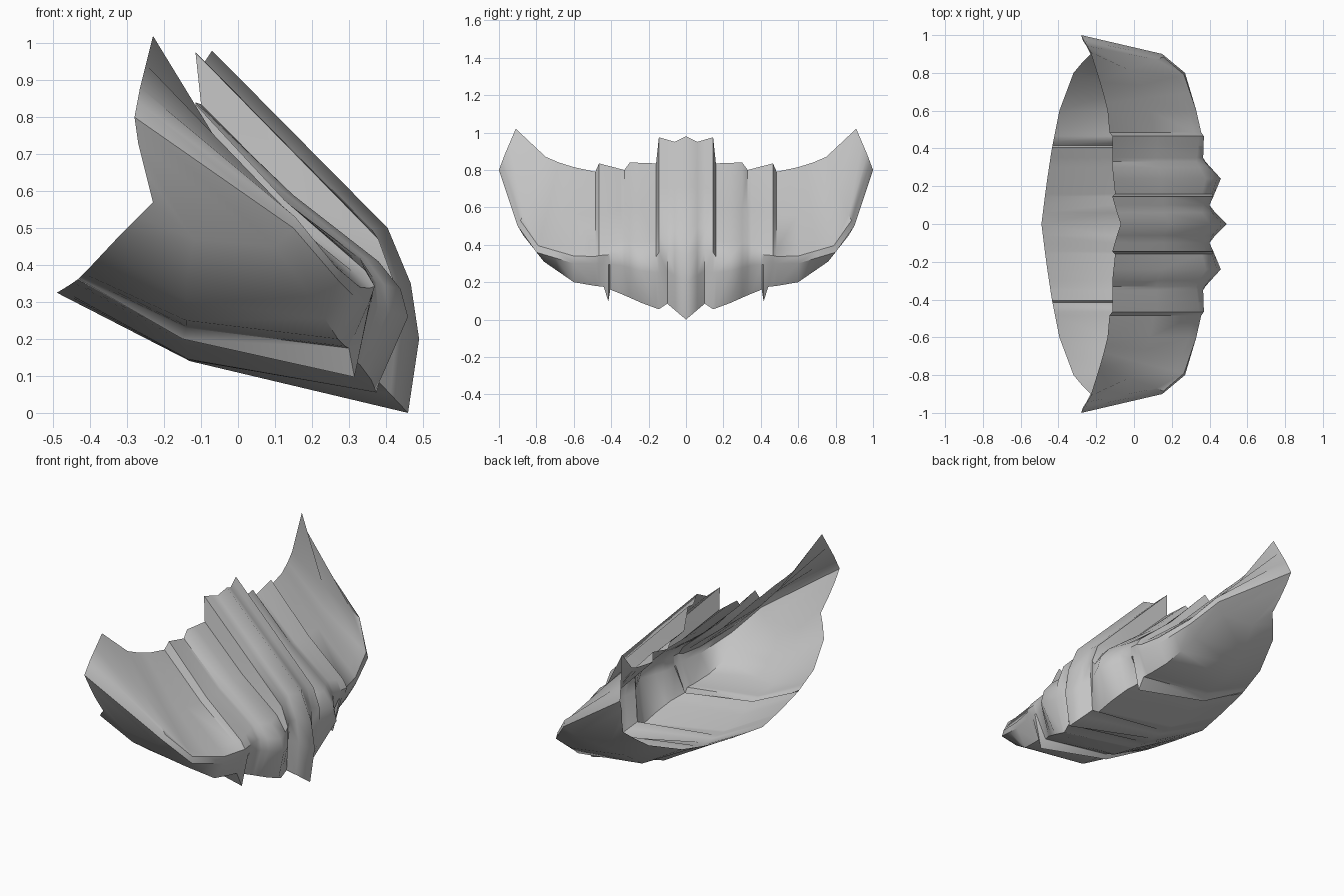
import bpy, bmesh, math
from mathutils import Vector

# Feature lines running from the middle to the wing tip: (station, x, z[, y]); y = station by default
top_rim = [(0, -.07, .98), (.06, -.09, .95), (.145, -.115, .975), (.16, -.1, .835),
           (.3, -.115, .84), (.33, -.115, .80), (.465, -.115, .835), (.485, -.13, .79),
           (.6, -.14, .815), (.8, -.16, .84, .68), (.9, -.18, .87, .75), (1, -.23, 1.02, .91)]
brow = [(0, .405, .5), (.06, .36, .5), (.145, .38, .47), (.16, .36, .42), (.24, .38, .41),
        (.33, .33, .42), (.465, .345, .385), (.485, .32, .375), (.6, .29, .38),
        (.8, .22, .43, .78), (.9, .12, .56, .87), (1, -.265, .88, .97)]
nose = [(0, .49, .2), (.1, .39, .26), (.145, .42, .25), (.24, .46, .26), (.35, .36, .29),
        (.465, .355, .3), (.6, .33, .3), (.8, .27, .36, .8), (.9, .15, .5, .9), (1, -.28, .8, 1)]
chin = [(0, .46, 0), (.1, .38, .085), (.145, .375, .055), (.24, .36, .09), (.33, .33, .13),
        (.405, .29, .16), (.415, .315, .097), (.44, .3, .175), (.485, .29, .18), (.6, .27, .2),
        (.8, .2, .31, .76), (.9, .1, .45, .87), (1, -.27, .73, .97)]
belly = [(0, -.13, .14), (.145, -.135, .145), (.33, -.14, .19), (.405, -.14, .225),
         (.415, -.15, .2), (.44, -.14, .23), (.6, -.14, .25), (.8, -.14, .36, .76),
         (.9, -.12, .47, .86), (1, -.25, .65, .94)]
back_rim = [(0, -.49, .325), (.2, -.465, .34), (.4, -.435, .36), (.6, -.395, .4),
            (.8, -.32, .48, .8), (.9, -.27, .53, .86), (1, -.23, .57, .9)]

STATIONS = [0, .06, .1, .145, .16, .24, .3, .33, .35, .405, .415, .44, .465, .485, .6, .7, .8, .9, 1]


def sample(rail, u):
    """Point on a feature line at station u."""
    for a, b in zip(rail, rail[1:]):
        if u <= b[0]:
            t = (u - a[0]) / (b[0] - a[0])
            pa, pb = (Vector((p[1], p[3] if len(p) > 3 else p[0], p[2])) for p in (a, b))
            return pa.lerp(pb, t)


def profile(u):
    """Top-to-bottom cross-section of the shell at station u."""
    top, br, no, ch, be, rim = (sample(r, u) for r in (top_rim, brow, nose, chin, belly, back_rim))
    slope = top.lerp(br, .55)
    if .15 < u < .95:
        slope -= Vector((.012, 0, .012))       # slightly hollow panels beside the centre
    cheek = br.lerp(no, .5)
    if u < .95:
        cheek.x += .02                         # rounded brow
    return [top, slope, br, cheek, no, ch, be, rim]


# Half shell lofted through the profiles
bm = bmesh.new()
cols = [[bm.verts.new(p) for p in profile(u)] for u in STATIONS]
for a, b in zip(cols, cols[1:]):
    for r in range(len(a) - 1):
        bm.faces.new((a[r + 1], b[r + 1], b[r], a[r]))
mesh = bpy.data.meshes.new("ridged_shell")
bm.to_mesh(mesh)
bm.free()

shell = bpy.data.objects.new("ridged_shell", mesh)
bpy.context.collection.objects.link(shell)

# Grey material
grey = bpy.data.materials.new("plain_grey")
grey.diffuse_color = (.55, .55, .55, 1)
mesh.materials.append(grey)

# Smooth surface with sharp ridges, mirrored to the other side
bpy.context.view_layer.objects.active = shell
shell.select_set(True)
bpy.ops.object.shade_smooth_by_angle(angle=math.radians(40))
mirror = shell.modifiers.new("mirror", 'MIRROR')
mirror.use_axis = (False, True, False)
mirror.use_clip = True
